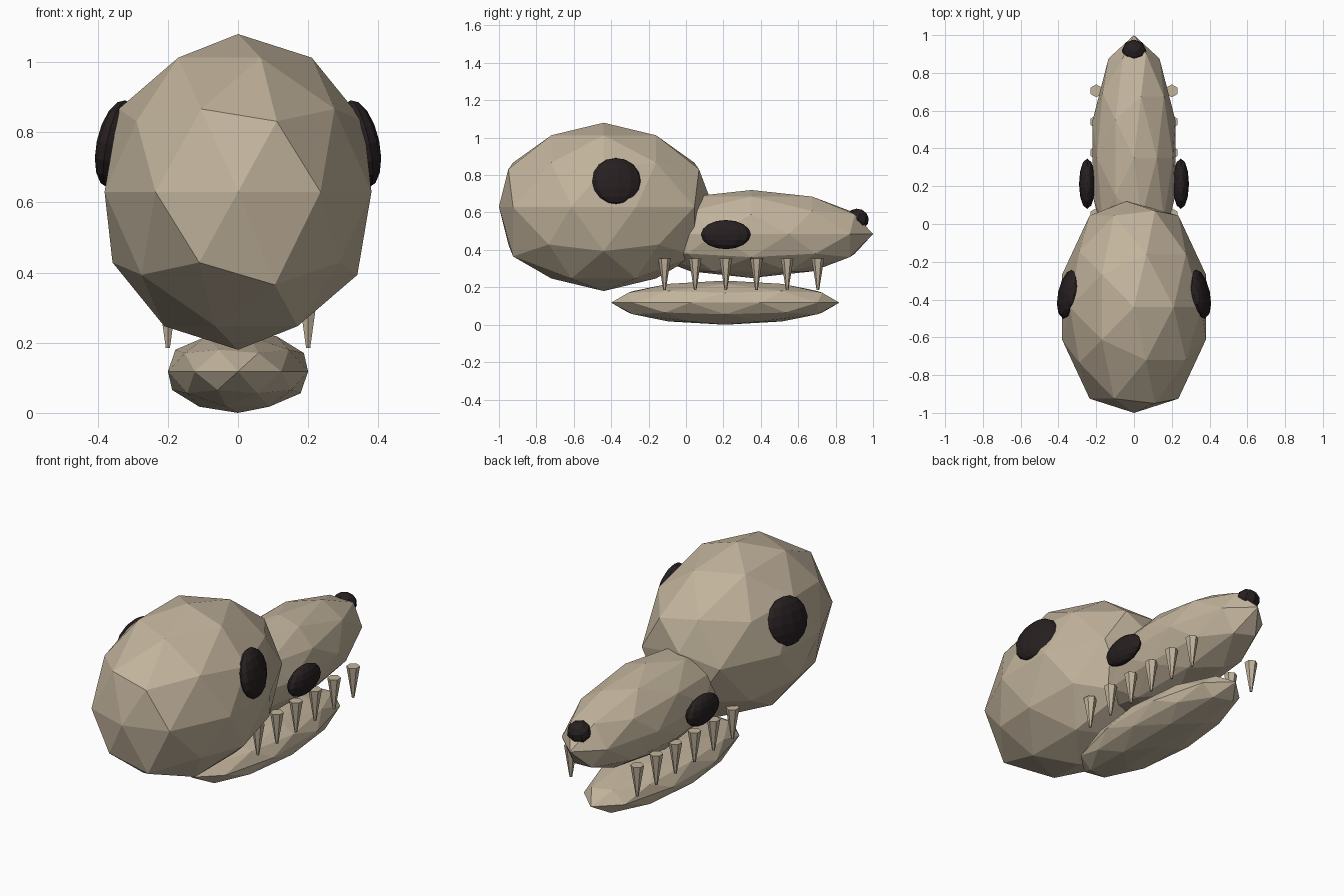
import bpy
import bmesh
import math
from mathutils import Matrix, Euler

if "Cube" in bpy.data.objects:
    bpy.data.objects.remove(bpy.data.objects["Cube"])


def material(name, rgb):
    m = bpy.data.materials.new(name)
    m.diffuse_color = (*rgb, 1)
    m.use_nodes = True
    m.node_tree.nodes["Principled BSDF"].inputs["Base Color"].default_value = m.diffuse_color
    return m


BONE = material("bone", (0.54, 0.455, 0.335))
DARK = material("dark socket", (0.02, 0.014, 0.015))


def part(name, bm, mat, loc, scale, rot=(0, 0, 0)):
    """Turn a unit bmesh into a placed, flat shaded object."""
    bm.transform(Matrix.LocRotScale(loc, Euler(rot), scale))
    me = bpy.data.meshes.new(name)
    bm.to_mesh(me)
    bm.free()
    me.materials.append(mat)
    ob = bpy.data.objects.new(name, me)
    bpy.context.collection.objects.link(ob)
    return ob


def ico():
    bm = bmesh.new()
    bmesh.ops.create_icosphere(bm, subdivisions=2, radius=1)
    return bm


def ball(segments, rings):
    bm = bmesh.new()
    bmesh.ops.create_uvsphere(bm, u_segments=segments, v_segments=rings, radius=1)
    return bm


# Cranium: faceted ball, fuller towards its two ends
bm = ico()
for v in bm.verts:
    if 0.7 < abs(v.co.y) < 0.9:
        v.co.y *= 1.07
        if v.co.z < -0.5:
            v.co.z *= 1.12
    elif v.co.y > 0.95:  # brow point over the snout
        v.co.x, v.co.z = -0.1, 0.15
part("cranium", bm, BONE, (0, -0.44, 0.63), (0.40, 0.56, 0.45))

# Snout and lower jaw
part("snout", ico(), BONE, (0, 0.35, 0.485), (0.23, 0.65, 0.235))
part("lower_jaw", ico(), BONE, (0, 0.21, 0.118), (0.21, 0.61, 0.118))

# Nose
part("nose", ball(8, 6), DARK, (0, 0.918, 0.565), (0.065, 0.06, 0.055),
     (math.radians(-25), 0, 0))

for side, s in (("left", -1), ("right", 1)):
    # Eye sockets on the cranium, following its curve
    part("eye_socket_" + side, ball(12, 8), DARK, (s * 0.347, -0.37, 0.767),
         (0.05, 0.135, 0.127), (0, math.radians(-12 * s), math.radians(12 * s)))
    # Cheek sockets on the snout
    part("cheek_socket_" + side, ball(12, 8), DARK, (s * 0.248, 0.213, 0.482),
         (0.043, 0.133, 0.078))
    # Upper teeth
    for i in range(6):
        bm = bmesh.new()
        bmesh.ops.create_cone(bm, cap_ends=True, segments=6, radius1=0.2,
                              radius2=1, depth=1)
        part(f"tooth_{side}_{i + 1}", bm, BONE, (s * 0.2, -0.115 + 0.164 * i, 0.27),
             (0.034, 0.034, 0.17))
